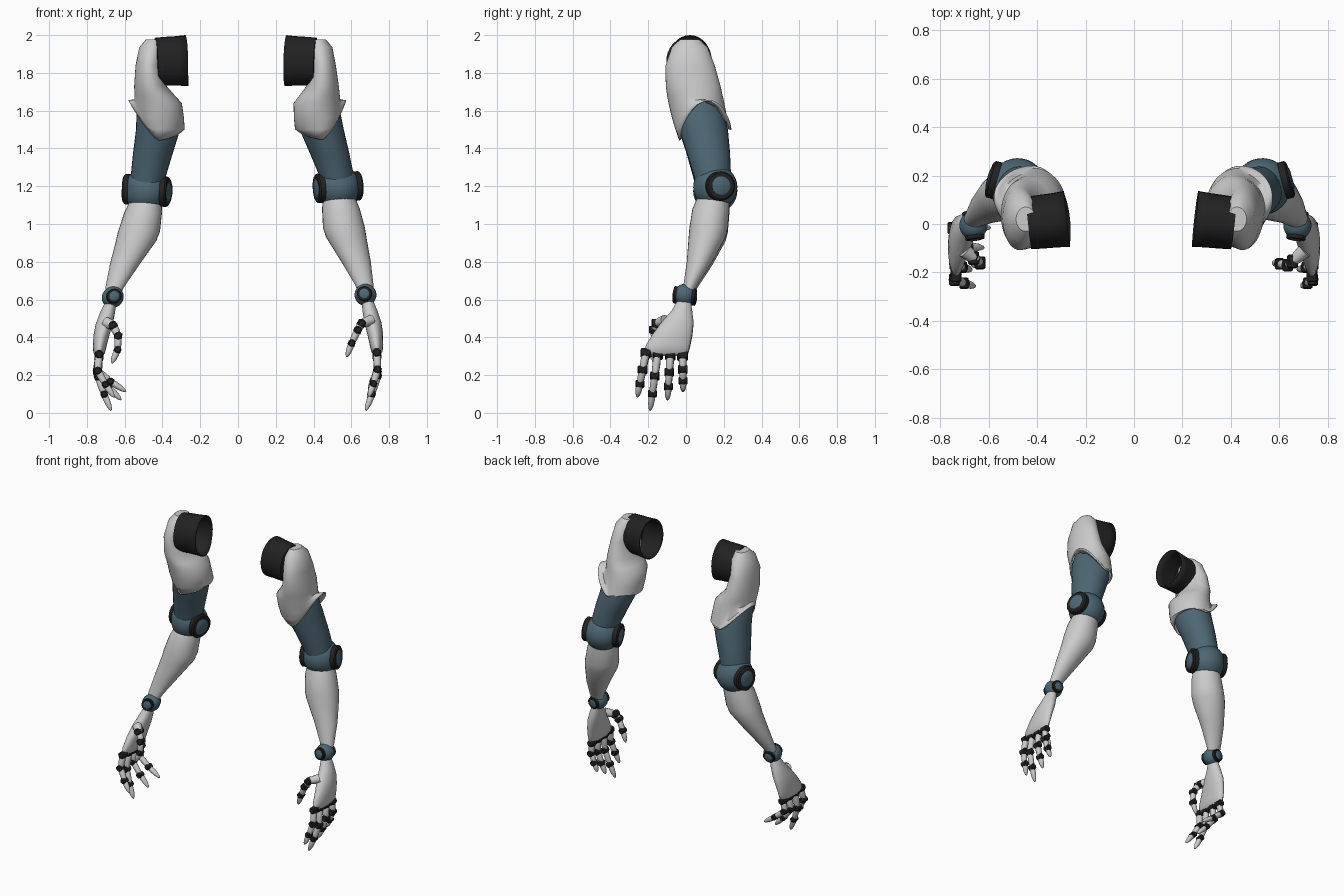
import bpy, bmesh, math
from mathutils import Vector

if "Cube" in bpy.data.objects:
    bpy.data.objects.remove(bpy.data.objects["Cube"])


def material(name, rgb):
    m = bpy.data.materials.new(name)
    m.diffuse_color = (*rgb, 1)
    m.use_nodes = True
    m.node_tree.nodes["Principled BSDF"].inputs["Base Color"].default_value = m.diffuse_color
    return m


WHITE = material("light_grey", (0.60, 0.60, 0.60))
TEAL = material("slate_teal", (0.075, 0.135, 0.175))
BLACK = material("near_black", (0.016, 0.016, 0.016))

# The left arm hangs a little differently: (height, outward shift, vertical shift)
POSE = [(0.0, 0.0, 0.0), (0.35, 0.0, -0.01), (0.6, -0.01, -0.012), (0.95, -0.035, -0.02),
        (1.2, -0.05, -0.02), (1.5, -0.02, 0), (1.65, 0.005, 0), (1.8, 0.025, 0), (2.1, 0.02, 0)]


def place(p, side):
    """Right-arm coordinates to either arm."""
    if side > 0:
        return p.copy()
    for (z0, a0, b0), (z1, a1, b1) in zip(POSE, POSE[1:]):
        if p.z <= z1:
            t = max(0, (p.z - z0) / (z1 - z0))
            return Vector((-(p.x + a0 + (a1 - a0) * t), p.y, p.z + b0 + (b1 - b0) * t))
    return Vector((-p.x, p.y, p.z))


def finish(name, bm, mat, side, thick=0, angle=40):
    for v in bm.verts:
        v.co = place(v.co, side)
    bmesh.ops.recalc_face_normals(bm, faces=bm.faces)
    mesh = bpy.data.meshes.new(name)
    bm.to_mesh(mesh)
    bm.free()
    mesh.materials.append(mat)
    ob = bpy.data.objects.new(("right_" if side > 0 else "left_") + name, mesh)
    bpy.context.collection.objects.link(ob)
    if thick:
        mod = ob.modifiers.new("wall", "SOLIDIFY")
        mod.thickness = thick
        mod.offset = -1
    bpy.ops.object.select_all(action='DESELECT')
    ob.select_set(True)
    bpy.context.view_layer.objects.active = ob
    bpy.ops.object.shade_smooth_by_angle(angle=math.radians(angle))
    return ob


def bridge(bm, rings, cap_start=True, cap_end=True):
    n = len(rings[0])
    for a, b in zip(rings, rings[1:]):
        for i in range(n):
            j = (i + 1) % n
            bm.faces.new((a[i], a[j], b[j], b[i]))
    if cap_start:
        bm.faces.new(rings[0])
    if cap_end:
        bm.faces.new(rings[-1])


def slices(name, rows, mat, side, n=28, edge=None, **kw):
    """Loft of level ellipses (z, cx, cy, rx, ry); edge(angle) trims the lower rim."""
    bm = bmesh.new()
    rings = []
    for k, (z, cx, cy, rx, ry) in enumerate(rows):
        ring = []
        for i in range(n):
            a = 2 * math.pi * i / n
            h = z
            if edge:
                h = max(z, edge(a) + 0.0005 * (len(rows) - k))
            ring.append(bm.verts.new((cx + rx * math.cos(a), cy + ry * math.sin(a), h)))
        rings.append(ring)
    bridge(bm, rings, True, edge is None)
    return finish(name, bm, mat, side, **kw)


def lathe(name, start, axis, rows, mat, side, n=24, caps=(True, True), squash=1, **kw):
    """Round profile (distance, radius) along any axis."""
    start, axis = Vector(start), Vector(axis).normalized()
    u = axis.cross(Vector((0, 0, 1)))
    u = u.normalized() if u.length > 0.05 else Vector((0, 1, 0))
    w = u.cross(axis)
    bm = bmesh.new()
    rings = [[bm.verts.new(start + axis * d + (u * squash * math.cos(t) + w * math.sin(t)) * r)
              for t in (2 * math.pi * i / n for i in range(n))] for d, r in rows]
    bridge(bm, rings, *caps)
    return finish(name, bm, mat, side, **kw)


def ball_joint(name, c, axis, r, disc, cap, side):
    """Ball with a dark disc and coloured cap on both ends of its axis."""
    c, axis = Vector(c), Vector(axis).normalized()
    rows = [(-r * math.cos(t), r * math.sin(t)) for t in (math.pi * (k + 0.5) / 16 for k in range(16))]
    lathe(name + "_ball", c, axis, rows, TEAL, side, 32)
    for tag, s in (("outer", 1), ("inner", -1)):
        d = r * 0.70
        lathe(f"{name}_{tag}_disc", c, axis * s,
              [(d, disc), (r * 0.97, disc), (r * 1.03, disc * 0.9)], BLACK, side)
        lathe(f"{name}_{tag}_cap", c, axis * s,
              [(d, cap), (r * 1.04, cap), (r * 1.08, cap * 0.85)], TEAL, side)


def digit(name, pts, r, side):
    """Jointed finger with dark hinge knuckles and a rounded tip."""
    pts = [Vector(p) for p in pts]
    for k, (a, b) in enumerate(zip(pts, pts[1:])):
        L = (b - a).length
        q = r * (1 - 0.08 * k)
        if k == len(pts) - 2:
            rows = [(0, q * 0.85), (L * 0.3, q), (L * 0.65, q * 0.85), (L * 0.9, q * 0.5), (L, q * 0.15)]
        else:
            rows = [(0, q * 0.8), (L * 0.3, q), (L * 0.7, q * 0.95), (L, q * 0.75)]
        lathe(f"{name}_segment_{k + 1}", a, b - a, rows, WHITE, side, 12)
        h = q * 1.35
        lathe(f"{name}_hinge_{k + 1}", a - Vector((0, h, 0)), (0, 1, 0),
              [(0, q * 0.75), (h * 0.2, q * 1.08), (h * 1.8, q * 1.08), (h * 2, q * 0.75)], BLACK, side, 12)
        lathe(f"{name}_collar_{k + 1}", a, b - a, [(-q * 0.5, q * 1.1), (q * 0.85, q * 1.12)], BLACK, side, 12)


def shell_rim(a):
    """Lower rim of the shell: high on the outside, low in front and behind."""
    return 1.475 + 0.18 * max(0, math.cos(a)) ** 1.4 + 0.03 * math.sin(a) + 0.02 * max(0, -math.cos(a))


def arm(side):
    # Shoulder tube, open toward the body
    lathe("shoulder_tube", (0.253, 0.021, 1.865), (1, -0.11, -0.03),
          [(0, 0.135), (0.05, 0.131), (0.11, 0.129), (0.16, 0.126)], BLACK, side, 32,
          (False, True), 0.86, thick=0.008)
    # Shell over the upper arm
    slices("upper_arm_shell", [
        (1.978, 0.425, 0.02, 0.04, 0.05), (1.935, 0.435, 0.02, 0.065, 0.095),
        (1.84, 0.448, 0.022, 0.07, 0.13), (1.73, 0.448, 0.038, 0.086, 0.145),
        (1.68, 0.432, 0.047, 0.107, 0.147), (1.64, 0.418, 0.055, 0.124, 0.148),
        (1.56, 0.424, 0.072, 0.128, 0.146), (1.5, 0.432, 0.087, 0.13, 0.143),
        (1.43, 0.445, 0.102, 0.128, 0.138)], WHITE, side, 40, shell_rim, thick=0.008)
    # Upper arm sleeve
    slices("upper_arm", [
        (1.68, 0.42, 0.05, 0.085, 0.115), (1.6, 0.428, 0.066, 0.112, 0.13),
        (1.5, 0.443, 0.092, 0.117, 0.13), (1.38, 0.483, 0.118, 0.105, 0.115),
        (1.24, 0.527, 0.142, 0.09, 0.097), (1.18, 0.53, 0.148, 0.085, 0.09)], TEAL, side)
    ball_joint("elbow", (0.53, 0.155, 1.195), (0.95, 0.26, 0.06), 0.117, 0.078, 0.05, side)
    # Forearm
    slices("forearm", [
        (1.14, 0.535, 0.145, 0.085, 0.085), (1.08, 0.545, 0.132, 0.1, 0.098),
        (0.98, 0.561, 0.12, 0.111, 0.102), (0.93, 0.573, 0.112, 0.107, 0.098),
        (0.8, 0.625, 0.072, 0.078, 0.068), (0.68, 0.668, 0.025, 0.049, 0.038),
        (0.64, 0.675, 0.01, 0.04, 0.03)], WHITE, side)
    ball_joint("wrist", (0.675, -0.006, 0.625), (-0.12, -1, 0.12), 0.058, 0.04, 0.026, side)
    # Palm widening toward the knuckles
    slices("palm", [
        (0.595, 0.685, -0.01, 0.03, 0.035), (0.54, 0.699, -0.022, 0.04, 0.055),
        (0.48, 0.714, -0.045, 0.045, 0.085), (0.42, 0.726, -0.07, 0.042, 0.104),
        (0.36, 0.733, -0.095, 0.036, 0.117), (0.325, 0.735, -0.103, 0.03, 0.116),
        (0.31, 0.735, -0.105, 0.02, 0.105)], WHITE, side)
    # Fingers: root y and z, tip y and z, curl for each hand
    for name, y0, z0, y1, z1, curls in (
            ("index_finger", -0.212, 0.32, -0.258, 0.085, (0.8, 1.5)),
            ("middle_finger", -0.15, 0.312, -0.19, 0.012, (1.1, 1.2)),
            ("ring_finger", -0.083, 0.308, -0.098, 0.07, (0.9, 2.2)),
            ("little_finger", -0.018, 0.305, -0.015, 0.115, (0.8, 2.7))):
        k = curls[0] if side > 0 else curls[1]
        pts = [(0.735 + k * dx, y0 + (y1 - y0) * t, z0 + (z1 - z0) * t)
               for t, dx in ((0, 0), (0.38, 0.005), (0.7, -0.022), (1, -0.053))]
        digit(name, pts, 0.021, side)
    # Thumb
    if side > 0:
        pts = [(0.655, -0.155, 0.475), (0.635, -0.17, 0.44), (0.602, -0.165, 0.37), (0.575, -0.16, 0.295)]
    else:
        pts = [(0.668, -0.14, 0.475), (0.637, -0.16, 0.42), (0.637, -0.165, 0.345), (0.668, -0.17, 0.27)]
    digit("thumb", pts, 0.021, side)
    lathe("thumb_base", (0.705, -0.11, 0.49), Vector(pts[0]) - Vector((0.705, -0.11, 0.49)),
          [(0, 0.03), (0.04, 0.026), (0.066, 0.02)], WHITE, side, 12)


for s in (1, -1):
    arm(s)
